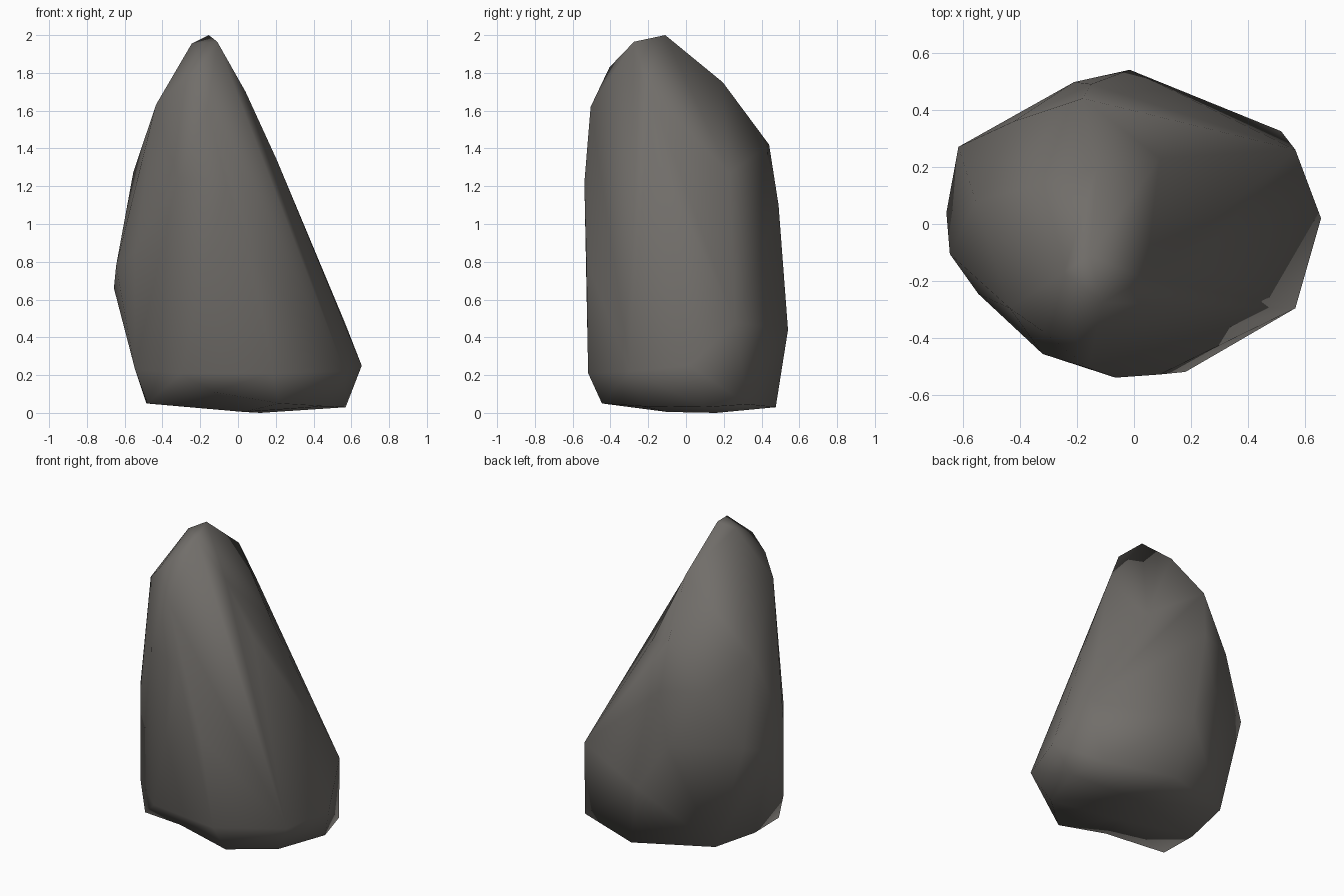
import bpy
import bmesh
from mathutils import Vector

# Chipped corners of the boulder, grouped by height
crown = [(-.155, -.11, 2.0), (-.245, -.17, 1.955), (-.11, -.275, 1.965),
         (-.205, -.405, 1.83), (-.32, -.375, 1.74), (-.13, .195, 1.75),
         (.04, -.19, 1.70)]
shoulder = [(-.435, -.295, 1.63), (-.16, -.505, 1.62), (-.18, .44, 1.42),
            (.205, -.14, 1.34), (.10, .24, 1.40), (-.555, .08, 1.27),
            (-.065, -.538, 1.22), (-.32, -.455, 1.25)]
waist = [(-.15, .49, 1.10), (-.42, .36, 1.12), (-.645, -.105, .78),
         (-.545, -.245, .85), (-.657, .04, .66), (-.615, .27, .76),
         (-.21, .497, .75), (.09, -.527, .80)]
skirt = [(-.015, .54, .44), (.565, .26, .48), (.655, .02, .25),
         (.565, -.295, .22), (.18, -.518, .21), (-.545, -.245, .23),
         (-.30, -.455, .21)]
foot = [(.515, .325, .045), (.57, .10, .03), (.46, -.23, .035),
        (.07, .475, .03), (-.425, .30, .065), (-.485, -.03, .05),
        (-.48, -.29, .05), (-.14, -.44, .045), (.22, -.445, .05),
        (.12, .16, 0), (.03, -.1, .005)]

# Shallow hollows: corners pushed inwards after the skin is made
hollows = {(.10, .24, 1.40): (.09, .23, 1.27),
           (-.14, -.44, .045): (-.13, -.42, .11)}

# Boulder body: one closed skin stretched over the corners
bm = bmesh.new()
for co in crown + shoulder + waist + skirt + foot:
    bm.verts.new(co)
hull = bmesh.ops.convex_hull(bm, input=bm.verts[:])
inside = {g for g in hull["geom_interior"] + hull["geom_unused"]
          if isinstance(g, bmesh.types.BMVert)}
bmesh.ops.delete(bm, geom=list(inside), context='VERTS')
for start, end in hollows.items():
    for v in bm.verts:
        if (v.co - Vector(start)).length < .001:
            v.co = end
bmesh.ops.recalc_face_normals(bm, faces=bm.faces[:])
for face in bm.faces:
    face.smooth = True

mesh = bpy.data.meshes.new("boulder")
bm.to_mesh(mesh)
bm.free()
boulder = bpy.data.objects.new("boulder", mesh)
bpy.context.collection.objects.link(boulder)

# Warm grey stone
stone = bpy.data.materials.new("warm grey stone")
stone.diffuse_color = (.165, .155, .143, 1)
mesh.materials.append(stone)
